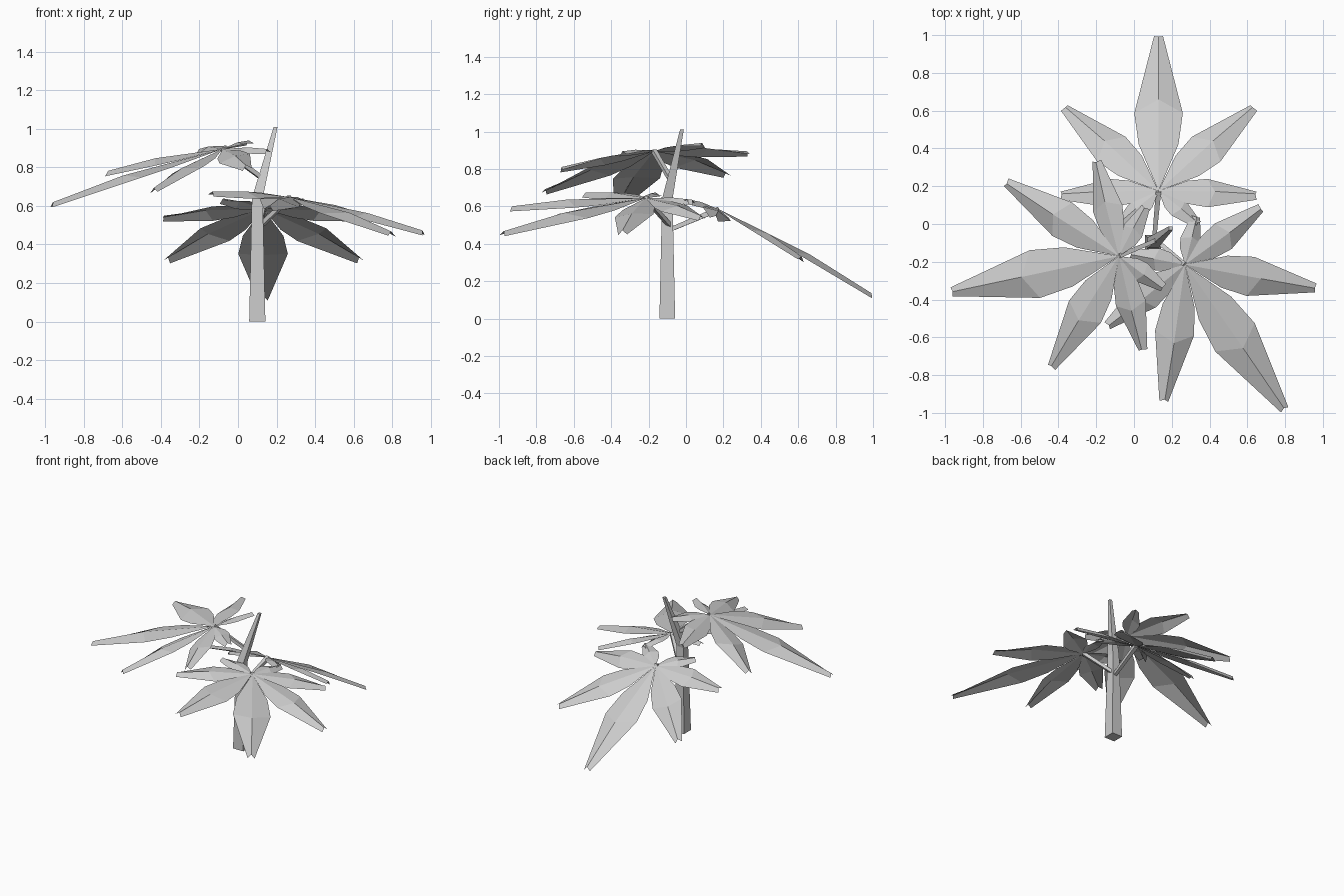
import bpy, bmesh
from mathutils import Vector

if "Cube" in bpy.data.objects:
    bpy.data.objects.remove(bpy.data.objects["Cube"])

def make_object(name, verts, faces):
    mesh = bpy.data.meshes.new(name)
    mesh.from_pydata([tuple(v) for v in verts], [], faces)
    bm = bmesh.new()
    bm.from_mesh(mesh)
    bmesh.ops.recalc_face_normals(bm, faces=bm.faces)
    bm.to_mesh(mesh)
    bm.free()
    obj = bpy.data.objects.new(name, mesh)
    bpy.context.collection.objects.link(obj)
    return obj

def square_tube(name, points, halves):
    """Tapered four-sided stem through the points."""
    verts, faces = [], []
    n = len(points)
    for i, p in enumerate(points):
        p = Vector(p)
        d = Vector(points[min(i + 1, n - 1)]) - Vector(points[max(i - 1, 0)])
        if abs(d.z) > 0.8 * d.length:
            u, v = Vector((1, 0, 0)), Vector((0, 1, 0))
        else:
            u = d.cross(Vector((0, 0, 1))).normalized()
            v = u.cross(d).normalized()
        for a, b in ((-1, -1), (1, -1), (1, 1), (-1, 1)):
            verts.append(p + (u * a + v * b) * halves[i])
    for i in range(n - 1):
        for k in range(4):
            a, b = i * 4 + k, i * 4 + (k + 1) % 4
            faces.append((a, b, b + 4, a + 4))
    faces += [(3, 2, 1, 0), tuple(range(4 * n - 4, 4 * n))]
    return make_object(name, verts, faces)

def leaf(name, hub, normal, tips):
    """Fan of folded leaflets spreading from one hub."""
    hub, normal = Vector(hub), Vector(normal).normalized()
    verts, faces = [], []
    for tip in tips:
        d = Vector(tip) - hub
        length = d.length
        side = normal.cross(d).normalized()
        up = d.cross(side).normalized()
        half = 0.105 * length + 0.029
        bow = 0.022 * length

        def at(t, s, lift):
            return hub + d * t + side * s + up * lift
        b = len(verts)
        verts.append(hub)
        verts.append(at(0.57, 0, bow + 0.008))
        verts.append(at(0.985, 0, 0.010))
        for s in (1, -1):
            verts.append(at(0.30, s * half * 0.82, bow * 0.7 - half * 0.12))
            verts.append(at(0.50, s * half, bow - half * 0.17))
            verts.append(at(1.0, s * 0.024, -0.012))
        faces += [(b, b + 1, b + 4, b + 3), (b + 1, b + 2, b + 5, b + 4),
                  (b, b + 6, b + 7, b + 1), (b + 1, b + 7, b + 8, b + 2)]
    obj = make_object(name, verts, faces)
    # leaf faces point upward
    bm = bmesh.new()
    bm.from_mesh(obj.data)
    bmesh.ops.remove_doubles(bm, verts=bm.verts, dist=0.0005)
    bm.normal_update()
    for f in bm.faces:
        if f.normal.dot(normal) < 0:
            f.normal_flip()
    bm.to_mesh(obj.data)
    bm.free()

# bent trunk
square_tube("trunk", [(0.10, -0.10, 0), (0.10, -0.10, 0.64), (0.195, -0.022, 1.01)],
            [0.042, 0.028, 0.010])

# leaf hubs and stalks
back_hub, left_hub, right_hub = (0.13, 0.175, 0.585), (-0.08, -0.17, 0.895), (0.27, -0.215, 0.645)
square_tube("back_leaf_stalk", [(0.105, -0.10, 0.47), back_hub], [0.011, 0.014])
square_tube("left_leaf_stalk", [(0.13, -0.08, 0.74), left_hub], [0.011, 0.012])
square_tube("right_leaf_stalk", [(0.11, -0.08, 0.49), right_hub], [0.011, 0.012])

# leaves, each with one long, two medium, two short and two small leaflets
leaf("back_leaf", back_hub, (0, 0.5, 1),
     [(0.13, 1.0, 0.12), (-0.37, 0.62, 0.32), (0.635, 0.62, 0.32),
      (-0.39, 0.155, 0.54), (0.65, 0.155, 0.54), (-0.08, 0.0, 0.63), (0.34, 0.0, 0.63)])
leaf("left_leaf", left_hub, (-0.3, -0.08, 1),
     [(-0.97, -0.36, 0.605), (-0.68, 0.22, 0.77), (-0.44, -0.76, 0.68),
      (-0.2, 0.335, 0.885), (0.045, -0.67, 0.80), (0.06, 0.09, 0.93), (0.155, -0.34, 0.885)])
leaf("right_leaf", right_hub, (0.2, -0.12, 1),
     [(0.80, -0.985, 0.455), (0.965, -0.34, 0.46), (0.16, -0.94, 0.59),
      (0.675, 0.085, 0.54), (-0.14, -0.54, 0.665), (0.33, 0.04, 0.625), (-0.02, -0.16, 0.665)])
